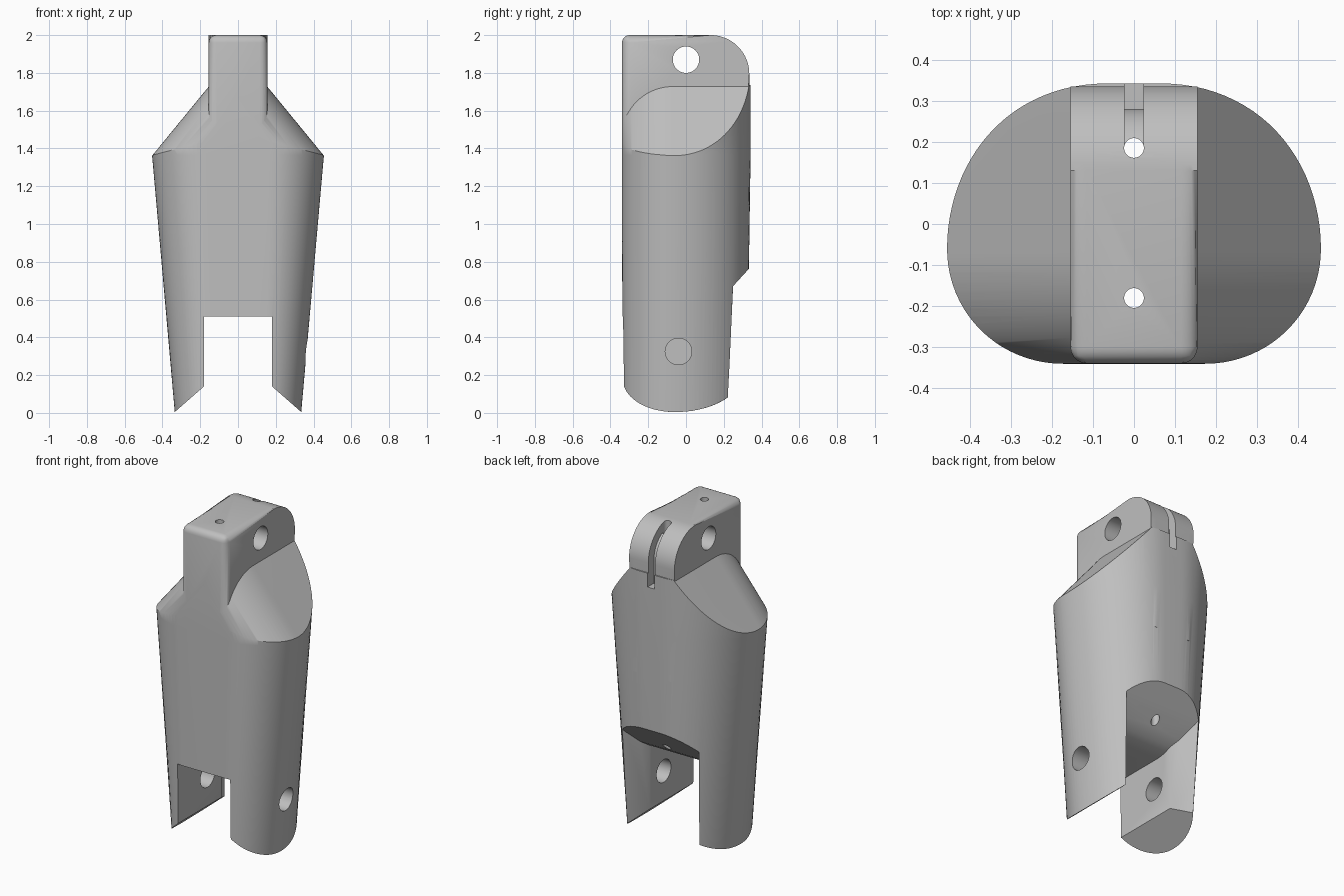
import bpy, bmesh, math
from mathutils import Vector

if "Cube" in bpy.data.objects:
    bpy.data.objects.remove(bpy.data.objects["Cube"], do_unlink=True)

grey = bpy.data.materials.new("plain grey")
grey.use_nodes = True
colour = (0.52, 0.52, 0.52, 1)
grey.diffuse_color = colour
grey.node_tree.nodes["Principled BSDF"].inputs["Base Color"].default_value = colour


def make_object(name, bm):
    bmesh.ops.recalc_face_normals(bm, faces=bm.faces[:])
    mesh = bpy.data.meshes.new(name)
    bm.to_mesh(mesh)
    bm.free()
    mesh.materials.append(grey)
    ob = bpy.data.objects.new(name, mesh)
    bpy.context.collection.objects.link(ob)
    return ob


def loft(rings):
    bm = bmesh.new()
    loops = [[bm.verts.new(p) for p in ring] for ring in rings]
    n = len(loops[0])
    for low, high in zip(loops, loops[1:]):
        for i in range(n):
            j = (i + 1) % n
            bm.faces.new((low[i], low[j], high[j], high[i]))
    bm.faces.new(loops[0])
    bm.faces.new(loops[-1])
    return bm


def prism(points, shift):
    """Extrude a ring of 3D points along a vector."""
    return loft([points, [Vector(p) + Vector(shift) for p in points]])


def side_prism(profile, half):
    """Extrude a y-z profile across x."""
    return prism([(-half, y, z) for y, z in profile], (2 * half, 0, 0))


def arc(cy, cz, ry, rz, start, end, steps):
    out = []
    for i in range(steps + 1):
        a = math.radians(start + (end - start) * i / steps)
        out.append((cy + ry * math.cos(a), cz + rz * math.sin(a)))
    return out


def rod(radius, start, end):
    start, end = Vector(start), Vector(end)
    axis = end - start
    side = axis.orthogonal().normalized()
    up = axis.normalized().cross(side)
    ring = [start + side * u + up * v for u, v in arc(0, 0, radius, radius, 0, 352.5, 47)]
    return prism(ring, axis)


def combine(target, bm, operation, name="cutter"):
    helper = make_object(name, bm)
    helper.hide_render = True
    mod = target.modifiers.new(operation, 'BOOLEAN')
    mod.operation = operation
    mod.solver = 'EXACT'
    mod.object = helper
    bpy.context.view_layer.objects.active = target
    bpy.ops.object.modifier_apply(modifier=mod.name)
    bpy.data.objects.remove(helper, do_unlink=True)


# Tapered body with a flat front and a rounded back
half = arc(0.17, -0.06, 0.285, 0.28, -90, 0, 20)[:-1] + arc(0.06, -0.06, 0.395, 0.402, 0, 90, 24)
outline = half + [(-x, y) for x, y in reversed(half)]


def body_ring(z):
    t = 1 - z / 1.365
    sx = 1 - 0.265 * t
    return [(x * sx, y * (1 - (0.06 if y > 0 else 0.015) * max(t, 0)), z) for x, y in outline]


body = make_object("body", loft([body_ring(z) for z in (-0.1, 1.365, 1.735)]))

# Sloping shoulders, rounded over towards the front
slope = 1.22
edge = arc(-0.07, 1.46, 0.27, 0.27, 180, 90, 18)
profile = [(-0.6, 1.46)] + edge + [(0.6, 1.73), (0.6, 3.2), (-0.6, 3.2)]
for s in (-1, 1):
    ring = [(-0.002 * s, y, z + 0.155 * slope) for y, z in profile]
    combine(body, prism(ring, (0.7 * s, 0, -0.7 * slope)), 'DIFFERENCE')

# Upright lug with soft rims and a large rounded back corner
width = 0.155
lug = side_prism([(-0.339, 1.1), (0.335, 1.1)] + arc(0.13, 1.795, 0.205, 0.205, 0, 90, 20)
                 + [(-0.339, 2.0)], width)
rims = []
for e in lug.edges:
    a, b = (v.co for v in e.verts)
    top_front = min(a.z, b.z) > 1.99 and max(a.y, b.y) < -0.3
    if abs(a.x - b.x) < 0.001 and max(a.z, b.z) > 1.2 or top_front:
        rims.append(e)
bmesh.ops.bevel(lug, geom=rims, offset=0.04, segments=5, profile=0.5, affect='EDGES')
combine(body, lug, 'UNION', "lug")

# Fork slot: arched ceiling, flared at the back
ceiling = [(-0.8, 0.51), (0.0, 0.51), (0.05, 0.517), (0.1, 0.537), (0.15, 0.572),
           (0.23, 0.65), (0.335, 0.765), (0.6, 1.06)]
slot = make_object("slot_cutter", side_prism(ceiling + [(0.6, -0.4), (-0.8, -0.4)], 0.6))
plan = [(0.18, -0.7), (0.18, 0.1), (0.4, 0.5)]
plan += [(-x, y) for x, y in reversed(plan)]
combine(slot, prism([(x, y, -0.3) for x, y in plan], (0, 0, 2)), 'INTERSECT')
combine(body, bmesh.new() if slot is None else (lambda b: (b.from_mesh(slot.data), b)[1])(bmesh.new()),
        'DIFFERENCE')
bpy.data.objects.remove(slot, do_unlink=True)

# Slanted leg ends
for s in (-1, 1):
    ring = [(0.1 * s, -0.6, 0.21), (0.6 * s, -0.6, -0.2275), (0.6 * s, -0.6, -0.5), (0.1 * s, -0.6, -0.5)]
    combine(body, prism(ring, (0, 1.2, 0)), 'DIFFERENCE')

# Pin holes: through the lug, through the left leg, blind in the right leg
combine(body, rod(0.07, (-0.5, 0, 1.87), (0.5, 0, 1.87)), 'DIFFERENCE')
combine(body, rod(0.07, (-0.28, -0.04, 0.325), (0.6, -0.04, 0.325)), 'DIFFERENCE')

# Cord holes and the cord groove down the back
for y in (-0.18, 0.185):
    combine(body, rod(0.024, (0, y, 0.3), (0, y, 2.3)), 'DIFFERENCE')
floor = arc(0.13, 1.795, 0.15, 0.15, 0, 69, 14)
combine(body, side_prism([(0.6, 1.65), (0.28, 1.65)] + floor + [(floor[-1][0], 2.3), (0.6, 2.3)], 0.0235),
        'DIFFERENCE')

# Smooth shading with sharp edges kept
bpy.ops.object.select_all(action='DESELECT')
body.select_set(True)
bpy.context.view_layer.objects.active = body
bpy.ops.object.shade_smooth_by_angle(angle=math.radians(30))
